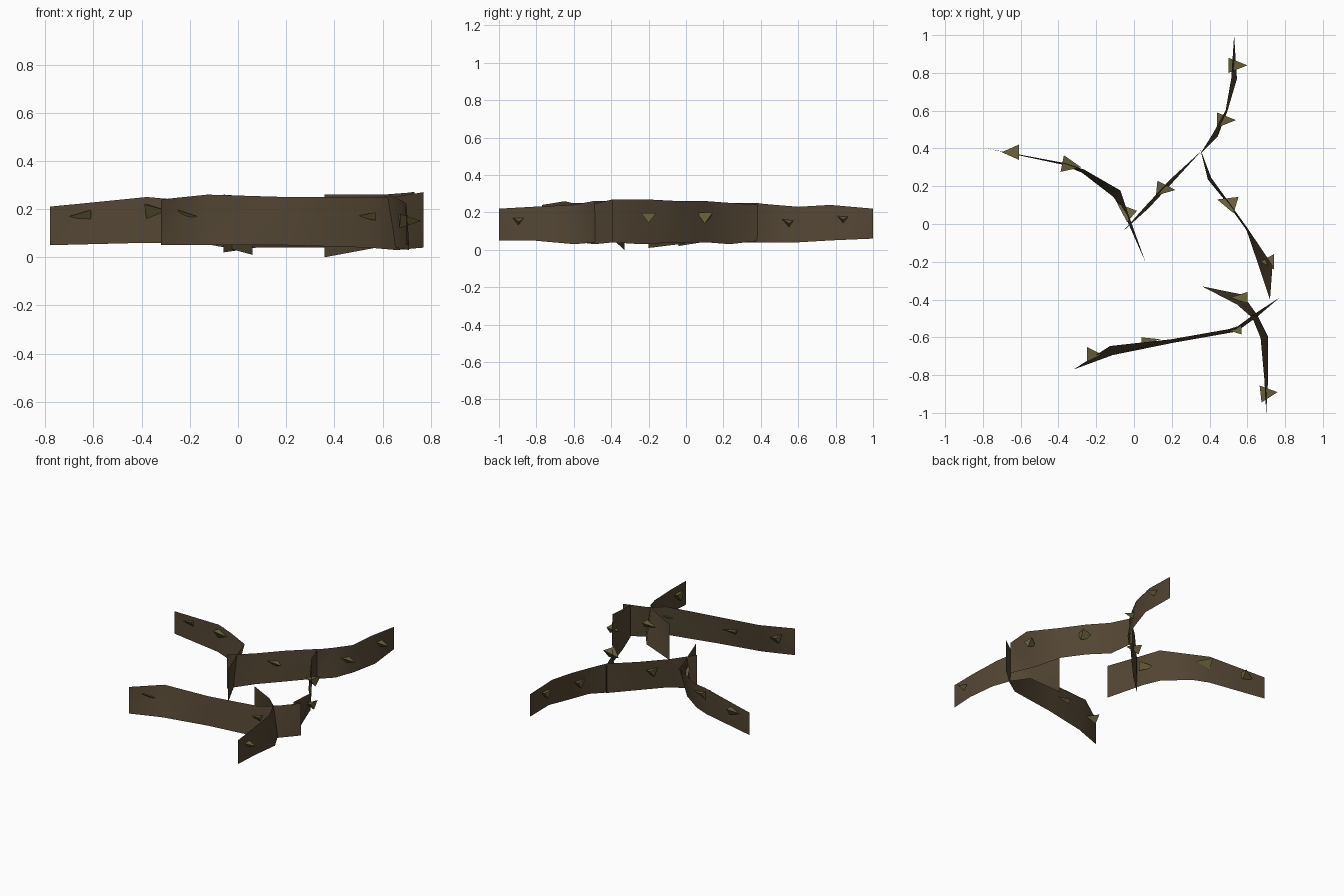
import bpy
import bmesh
from mathutils import Vector

old_cube = bpy.data.objects.get("Cube")
if old_cube:
    bpy.data.objects.remove(old_cube, do_unlink=True)


def make_material(name, colour):
    material = bpy.data.materials.new(name)
    material.use_nodes = True
    rgba = (*colour, 1)
    material.diffuse_color = rgba
    shader = material.node_tree.nodes["Principled BSDF"]
    shader.inputs["Base Color"].default_value = rgba
    shader.inputs["Roughness"].default_value = .9
    return material


bark = make_material("brown bark", (.085, .06, .033))
thorn_green = make_material("olive thorn", (.15, .125, .045))


def finish(name, builder, material, smooth):
    mesh = bpy.data.meshes.new(name)
    builder.to_mesh(mesh)
    builder.free()
    mesh.materials.append(material)
    for face in mesh.polygons:
        face.use_smooth = smooth
    part = bpy.data.objects.new(name, mesh)
    bpy.context.collection.objects.link(part)
    return part


def vine(name, *stations):
    """Upright ribbon; each station is x, y, bottom, top, sideways lean."""
    builder = bmesh.new()
    rows = []
    for index, (x, y, bottom, top, lean) in enumerate(stations):
        before = Vector(stations[max(index - 1, 0)][:2])
        after = Vector(stations[min(index + 1, len(stations) - 1)][:2])
        along = (after - before).normalized()
        side = Vector((-along.y, along.x, 0)) * lean / 2
        low = builder.verts.new(Vector((x, y, bottom)) - side)
        high = builder.verts.new(Vector((x, y, top)) + side)
        rows.append((low, high))
    for (low, high), (next_low, next_high) in zip(rows, rows[1:]):
        builder.faces.new((low, next_low, next_high))
        builder.faces.new((low, next_high, high))
    finish(name, builder, bark, True)


def thorn(name, base, tip, height, width=.08):
    """Three-sided spike pointing from base to tip."""
    builder = bmesh.new()
    start, end = Vector((*base, height)), Vector((*tip, height))
    along = (end - start).normalized()
    side = Vector((-along.y, along.x, 0)) * width / 2
    up = Vector((0, 0, width / 3))
    corners = [start + side + up, start - side + up, start - up]
    ring = [builder.verts.new(corner) for corner in corners]
    point = builder.verts.new(end)
    builder.faces.new(ring)
    for first, second in zip(ring, ring[1:] + ring[:1]):
        builder.faces.new((second, first, point))
    bmesh.ops.recalc_face_normals(builder, faces=builder.faces)
    finish(name, builder, thorn_green, False)


# Rear group of vines
vine("west_vine",
     (-.78, .4, .05, .21, 0), (-.38, .32, .06, .25, .01),
     (-.27, .28, .06, .24, .02), (-.09, .16, .05, .25, .05),
     (-.04, .05, .04, .25, .02), (.06, -.2, .01, .25, 0))
vine("middle_vine",
     (-.06, -.04, .02, .26, 0), (.07, .09, .04, .25, .02),
     (.2, .23, .04, .25, .02), (.36, .39, .04, .25, 0))
vine("north_vine",
     (.35, .37, .04, .25, 0), (.43, .47, .04, .24, .03),
     (.49, .6, .04, .23, .01), (.53, .77, .05, .24, .03),
     (.53, 1, .06, .22, 0))
vine("east_vine",
     (.35, .4, .05, .24, 0), (.4, .24, .03, .25, .02),
     (.5, .11, .04, .26, .01), (.6, -.03, .04, .26, .01),
     (.7, -.23, .03, .27, .07), (.72, -.4, .04, .27, 0))

# Front group of vines
vine("south_vine",
     (.36, -.33, 0, .26, 0), (.56, -.4, .04, .26, -.06),
     (.64, -.49, .04, .26, -.03), (.69, -.6, .03, .24, -.04),
     (.7, -.82, .05, .23, -.02), (.7, -1, .05, .22, 0))
vine("front_vine",
     (-.32, -.77, .05, .24, 0), (-.12, -.67, .05, .26, .05),
     (.2, -.62, .05, .25, .02), (.54, -.56, .04, .25, .02),
     (.65, -.48, .03, .25, .02), (.77, -.39, .04, .27, 0))

# Thorns on the rear group
thorn("west_thorn_outer", (-.61, .38), (-.7, .38), .17)
thorn("west_thorn_middle", (-.38, .32), (-.28, .3), .19, .09)
thorn("west_thorn_inner", (-.01, .04), (-.09, .11), .16)
thorn("middle_thorn", (.12, .19), (.22, .18), .17)
thorn("north_thorn_outer", (.5, .84), (.6, .84), .16)
thorn("north_thorn_inner", (.44, .55), (.54, .55), .14)
thorn("east_thorn_inner", (.54, .1), (.44, .13), .17, .09)
thorn("east_thorn_outer", (.74, -.2), (.67, -.2), .17)

# Thorns on the front group
thorn("south_thorn_inner", (.6, -.39), (.51, -.39), .17, .06)
thorn("south_thorn_outer", (.67, -.9), (.76, -.89), .15, .09)
thorn("front_thorn_outer", (-.25, -.69), (-.17, -.69), .17)
thorn("front_thorn_middle", (.04, -.62), (.14, -.61), .17, .04)
thorn("front_thorn_inner", (.57, -.56), (.49, -.56), .17, .05)
